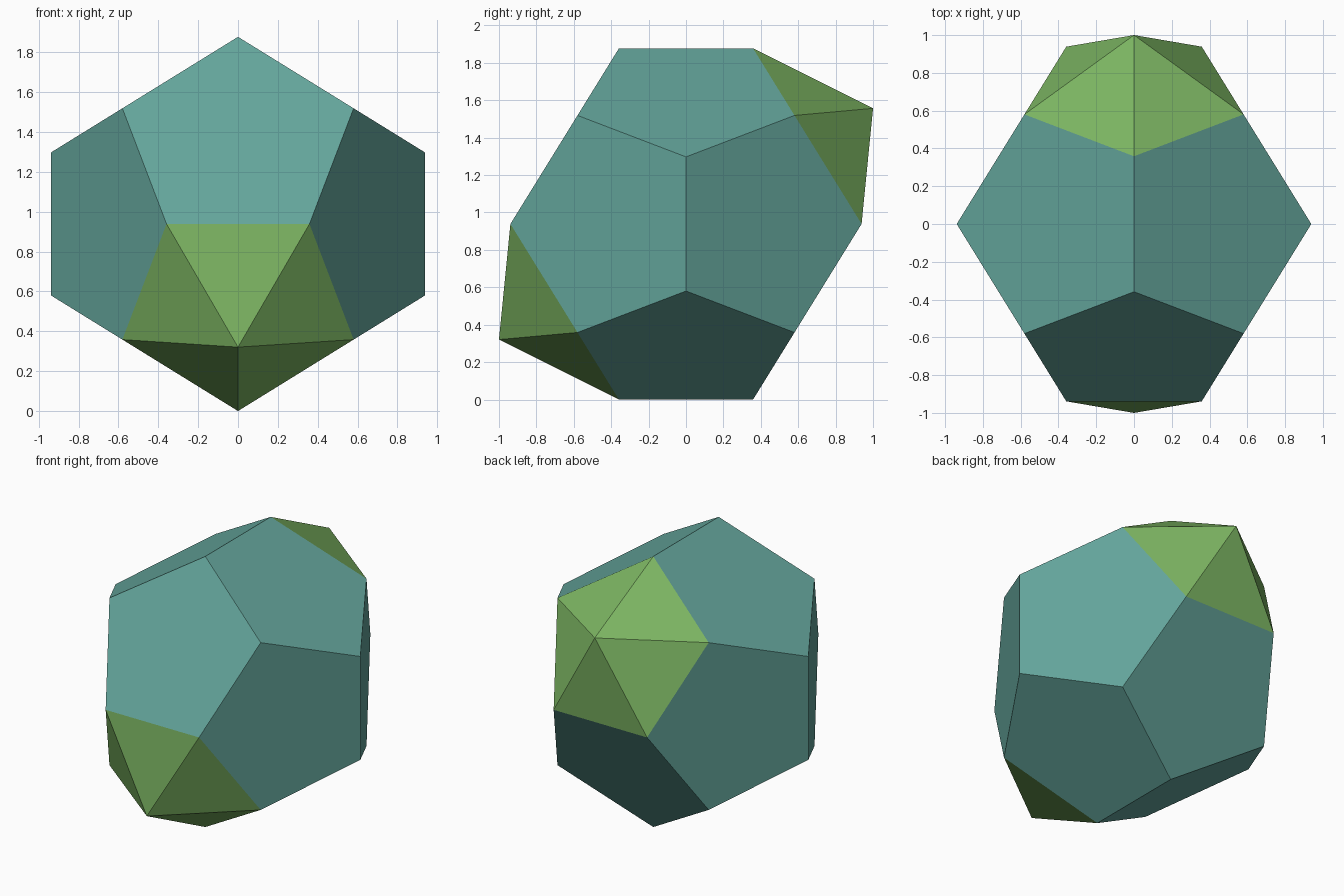
import bpy, bmesh, math
from mathutils import Vector

if "Cube" in bpy.data.objects:
    bpy.data.objects.remove(bpy.data.objects["Cube"])

PHI = (1 + math.sqrt(5)) / 2
A = 0.5802                    # half side of the cube inscribed in the solid
EDGE = 2 * A / PHI
CAP_HEIGHT = EDGE * math.sqrt((5 - math.sqrt(5)) / 10)   # equilateral cap


def material(name, color):
    mat = bpy.data.materials.new(name)
    mat.diffuse_color = (*color, 1)
    mat.use_nodes = True
    mat.node_tree.nodes["Principled BSDF"].inputs["Base Color"].default_value = mat.diffuse_color
    return mat


# Dodecahedron corners: a cube plus three crossed rectangles
corners = [Vector((x, y, z)) * A for x in (-1, 1) for y in (-1, 1) for z in (-1, 1)]
for s in (-A / PHI, A / PHI):
    for t in (-A * PHI, A * PHI):
        corners += [Vector((0, s, t)), Vector((s, t, 0)), Vector((t, 0, s))]

# Hull of the corners, with the triangles merged into pentagons
bm = bmesh.new()
for co in corners:
    bm.verts.new(co)
bmesh.ops.convex_hull(bm, input=bm.verts[:])
bmesh.ops.dissolve_limit(bm, angle_limit=math.radians(2),
                         verts=bm.verts[:], edges=bm.edges[:])
bmesh.ops.recalc_face_normals(bm, faces=bm.faces[:])
bm.normal_update()

# Raised five-sided caps on the low front face and the opposite high back face
axis = Vector((0, PHI, 1)).normalized()
capped = [f for f in bm.faces if abs(f.normal.dot(axis)) > 0.99]
for face in capped:
    lift = face.normal * CAP_HEIGHT
    poked = bmesh.ops.poke(bm, faces=[face])
    for v in poked["verts"]:
        v.co += lift
    for f in poked["faces"]:
        f.material_index = 1

# Stand the solid on the ground
bmesh.ops.translate(bm, verts=bm.verts[:], vec=(0, 0, A * PHI))
bm.normal_update()

mesh = bpy.data.meshes.new("capped_dodecahedron")
bm.to_mesh(mesh)
bm.free()
mesh.materials.append(material("teal", (0.127, 0.376, 0.328)))
mesh.materials.append(material("leaf green", (0.202, 0.462, 0.122)))
solid = bpy.data.objects.new("capped_dodecahedron", mesh)
bpy.context.collection.objects.link(solid)
